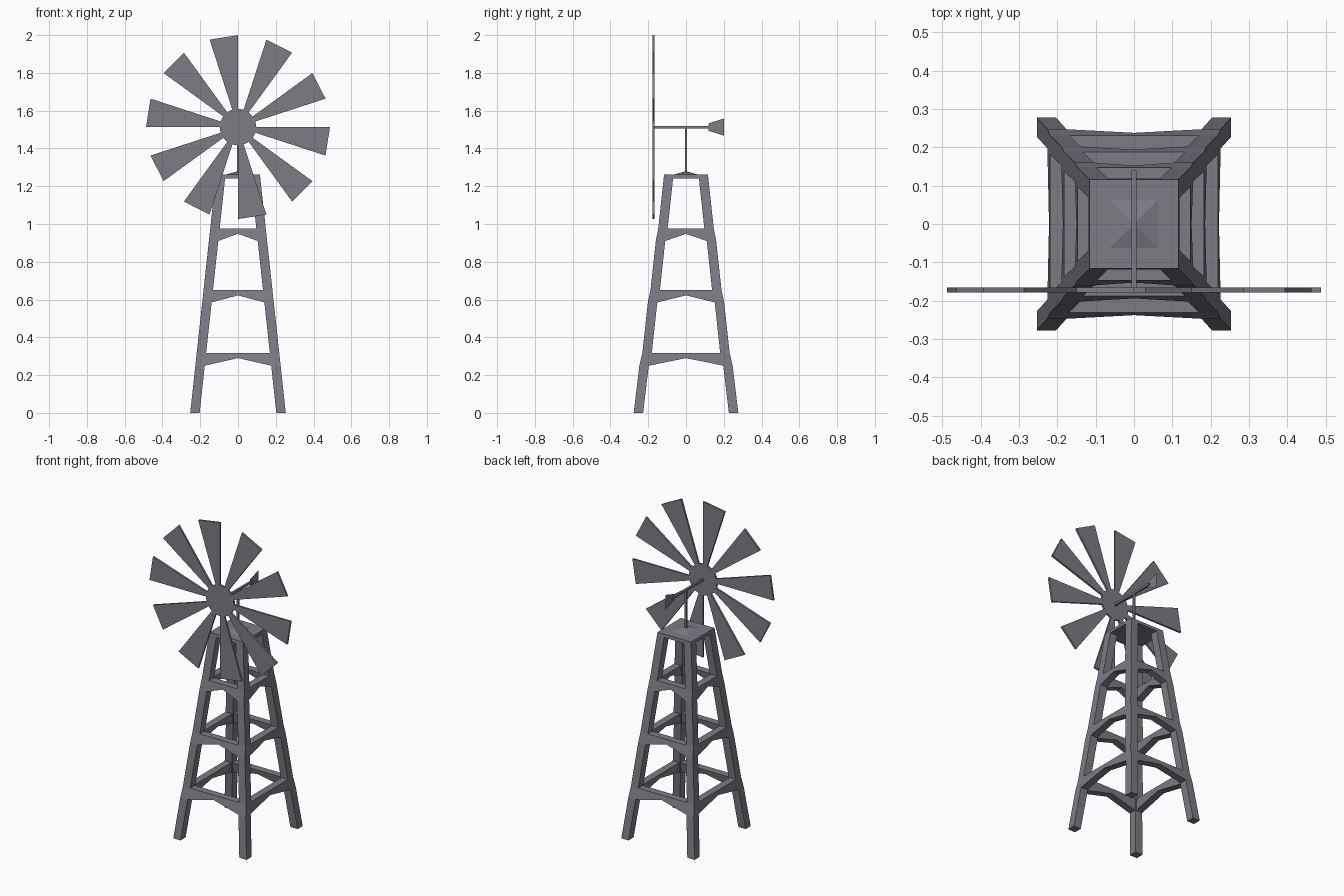
import bpy, bmesh
from math import cos, sin, radians

if "Cube" in bpy.data.objects:
    bpy.data.objects.remove(bpy.data.objects["Cube"])

TOP, LEG = 1.262, 0.05        # tower height, leg thickness
HUB_Z, ROTOR_Y, BLADE_R = 1.513, -0.172, 0.487
# The tower depth steps in slightly at each brace: (z, half depth)
DEPTH = [(0, 0.277), (0.25, 0.247), (0.318, 0.231), (0.585, 0.202), (0.65, 0.188),
         (0.91, 0.160), (0.977, 0.147), (TOP, 0.116)]


def half_x(z):
    return 0.253 - (0.253 - 0.116) * z / TOP


def half_y(z):
    for (z0, y0), (z1, y1) in zip(DEPTH, DEPTH[1:]):
        if z <= z1:
            return y0 + (y1 - y0) * (z - z0) / (z1 - z0)


grey = bpy.data.materials.new("slate_grey")
grey.diffuse_color = (0.2, 0.2, 0.235, 1)
grey.use_nodes = True
grey.node_tree.nodes["Principled BSDF"].inputs["Base Color"].default_value = grey.diffuse_color


def make(name, verts, faces):
    me = bpy.data.meshes.new(name)
    me.from_pydata(verts, [], faces)
    bm = bmesh.new()
    bm.from_mesh(me)
    bmesh.ops.recalc_face_normals(bm, faces=bm.faces)
    bm.to_mesh(me)
    bm.free()
    me.materials.append(grey)
    ob = bpy.data.objects.new(name, me)
    bpy.context.collection.objects.link(ob)
    return ob


def loft(name, *rings):
    """Solid through matching outlines."""
    n, m = len(rings[0]), len(rings)
    faces = [tuple(range(n)), tuple(range((m - 1) * n, m * n))]
    for r in range(0, (m - 1) * n, n):
        for i in range(n):
            j = (i + 1) % n
            faces.append((r + i, r + j, r + n + j, r + n + i))
    return make(name, [v for ring in rings for v in ring], faces)


def rect(hx, hy, z):
    return [(-hx, -hy, z), (hx, -hy, z), (hx, hy, z), (-hx, hy, z)]


# Four tapered corner legs
def leg_section(sx, sy, z):
    x, y = half_x(z), half_y(z)
    return [(sx * (x - i * LEG), sy * (y - j * LEG), z)
            for i, j in ((0, 0), (1, 0), (1, 1), (0, 1))]


LEVELS = [z for z, _ in DEPTH[:-1]] + [1.242]
for sx in (-1, 1):
    for sy in (-1, 1):
        loft("tower_leg", *[leg_section(sx, sy, z) for z in LEVELS])

# Arched cross braces, flush with the sloping sides
for top, low, mid in ((0.318, 0.25, 0.29), (0.65, 0.585, 0.622), (0.977, 0.91, 0.948)):
    profile = [(-1, top), (0, top), (1, top), (1, low), (0, mid), (-1, low)]
    for s in (-1, 1):
        a = [(u * (half_x(z) - LEG), s * half_y(z), z) for u, z in profile]
        b = [(x, y - s * 0.045, z) for x, y, z in a]
        loft("front_brace" if s < 0 else "back_brace", a, b)
        a = [(s * half_x(z), u * (half_y(z) - LEG), z) for u, z in profile]
        b = [(x - s * 0.045, y, z) for x, y, z in a]
        loft("side_brace", a, b)

# Cap slab with a low pyramid
loft("tower_cap", rect(half_x(1.242), half_y(1.242), 1.242), rect(0.116, 0.116, TOP))
make("cap_pyramid", rect(0.062, 0.062, TOP) + [(0, 0, 1.28)],
     [(0, 1, 2, 3), (0, 1, 4), (1, 2, 4), (2, 3, 4), (3, 0, 4)])


# Square mast and axle
W = 0.0065
loft("mast", rect(W, W, 1.27), rect(W, W, HUB_Z))
loft("axle", *[[(x, y, HUB_Z + z) for x, z, _ in rect(W, W, 0)] for y in (-0.17, 0.14)])

# Tail vane, a thin sheet
make("tail_vane", [(0, 0.12, HUB_Z - 0.02), (0, 0.2, HUB_Z - 0.045),
                   (0, 0.2, HUB_Z + 0.045), (0, 0.12, HUB_Z + 0.02)], [(0, 1, 2, 3)])


# Rotor: a 20-sided hub with a blade on every second side
def polar(r, k, y):
    a = radians(18 * k)
    return (r * cos(a), y, HUB_Z + r * sin(a))


Y0, Y1 = ROTOR_Y - 0.006, ROTOR_Y + 0.006
loft("rotor_hub", [polar(0.097, k, Y0) for k in range(20)],
     [polar(0.097, k, Y1) for k in range(20)])
for k in range(0, 20, 2):
    corners = [(0.097, k - 1), (0.097, k), (BLADE_R, k), (BLADE_R, k - 1)]
    loft("rotor_blade", [polar(r, i, Y0) for r, i in corners],
         [polar(r, i, Y1) for r, i in corners])
